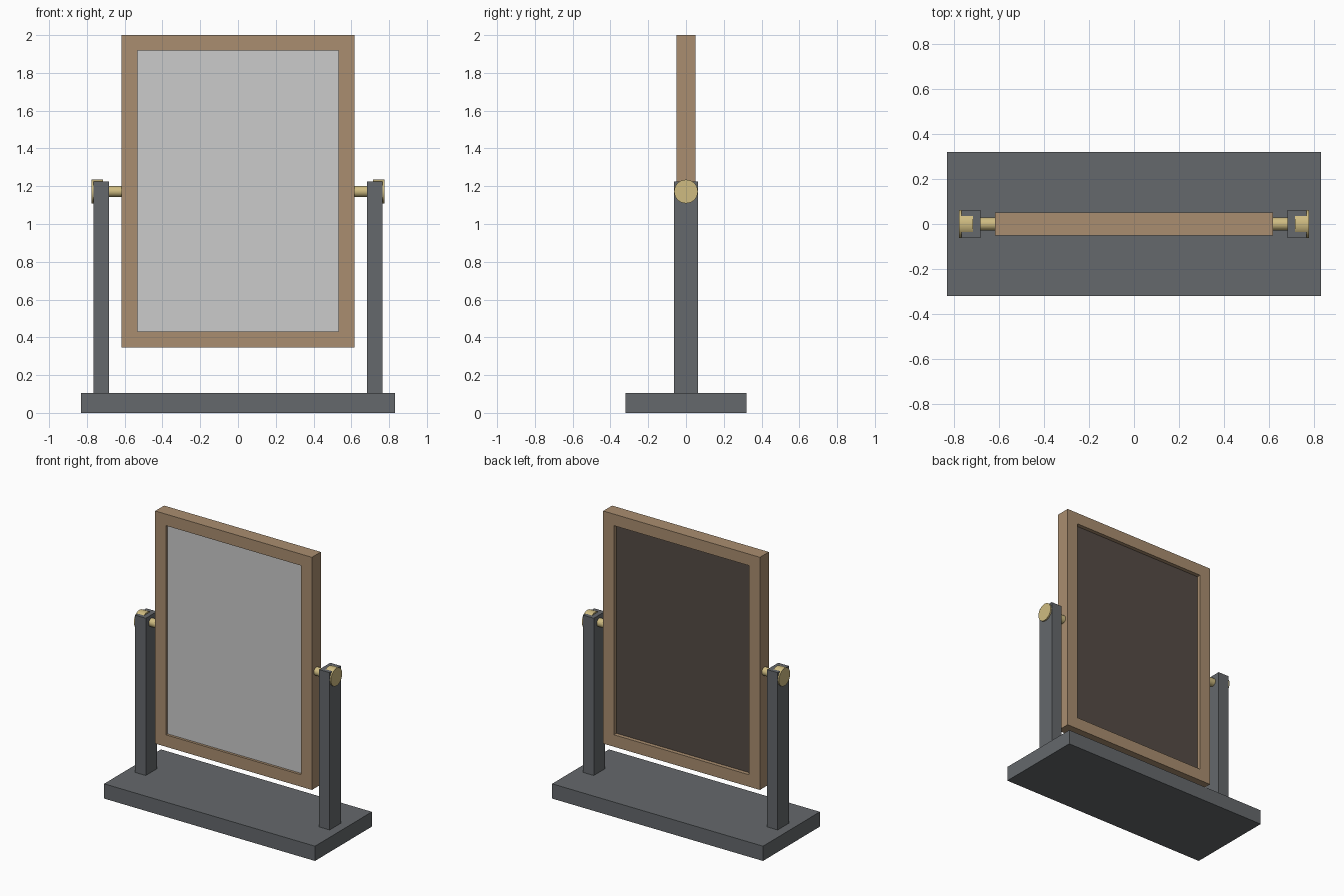
import bpy, bmesh, math

if "Cube" in bpy.data.objects:
    bpy.data.objects.remove(bpy.data.objects["Cube"])


def material(name, rgb):
    m = bpy.data.materials.new(name)
    m.diffuse_color = (*rgb, 1)
    m.use_nodes = True
    m.node_tree.nodes["Principled BSDF"].inputs["Base Color"].default_value = m.diffuse_color
    return m


DARK = material("dark_paint", (0.13, 0.14, 0.15))
WOOD = material("wood", (0.40, 0.27, 0.16))
BRASS = material("brass", (0.62, 0.50, 0.22))
GLASS = material("glass", (0.68, 0.68, 0.70))
BACK = material("backing", (0.09, 0.07, 0.06))


def box(name, lo, hi, mat):
    bpy.ops.mesh.primitive_cube_add(size=1, location=[(a + b) / 2 for a, b in zip(lo, hi)])
    o = bpy.context.object
    o.name = name
    o.scale = [b - a for a, b in zip(lo, hi)]
    bpy.ops.object.transform_apply(location=False, rotation=False, scale=True)
    o.data.materials.append(mat)
    return o


def rod(name, x0, x1, z, radius, mat):
    bpy.ops.mesh.primitive_cylinder_add(vertices=24, radius=radius, depth=abs(x1 - x0),
                                        location=((x0 + x1) / 2, 0, z),
                                        rotation=(0, math.pi / 2, 0))
    o = bpy.context.object
    o.name = name
    o.data.materials.append(mat)
    bpy.ops.object.shade_smooth_by_angle()
    return o


# Base slab
box("base", (-0.83, -0.32, 0), (0.83, 0.32, 0.105), DARK)

# Mirror frame: one rectangular ring with an open middle
outer = [(-0.617, 0.345), (0.617, 0.345), (0.617, 2.0), (-0.617, 2.0)]
inner = [(-0.532, 0.43), (0.532, 0.43), (0.532, 1.918), (-0.532, 1.918)]
bm = bmesh.new()
rings = [[bm.verts.new((x, y, z)) for x, z in loop]
         for loop, y in ((outer, -0.05), (outer, 0.05), (inner, 0.05), (inner, -0.05))]
for k in range(4):
    a, b = rings[k], rings[(k + 1) % 4]
    for i in range(4):
        j = (i + 1) % 4
        bm.faces.new((a[i], a[j], b[j], b[i]))
bmesh.ops.recalc_face_normals(bm, faces=bm.faces)
mesh = bpy.data.meshes.new("mirror_frame")
bm.to_mesh(mesh)
bm.free()
mesh.materials.append(WOOD)
bpy.context.collection.objects.link(bpy.data.objects.new("mirror_frame", mesh))

# Glass in front, backing board behind, both recessed in the frame
box("mirror_glass", (-0.532, -0.032, 0.43), (0.532, -0.005, 1.918), GLASS)
box("backing_board", (-0.532, -0.005, 0.43), (0.532, 0.022, 1.918), BACK)

# Posts, pivot pins and clamp knobs on both sides
PIVOT = 1.172
for side, s in (("left", -1), ("right", 1)):
    xs = sorted((s * 0.682, s * 0.766))
    box(side + "_post", (xs[0], -0.063, 0.105), (xs[1], 0.063, 1.224), DARK)
    rod(side + "_pivot_pin", s * 0.60, s * 0.72, PIVOT, 0.029, BRASS)
    rod(side + "_knob", s * 0.715, s * 0.776, PIVOT, 0.063, BRASS)
